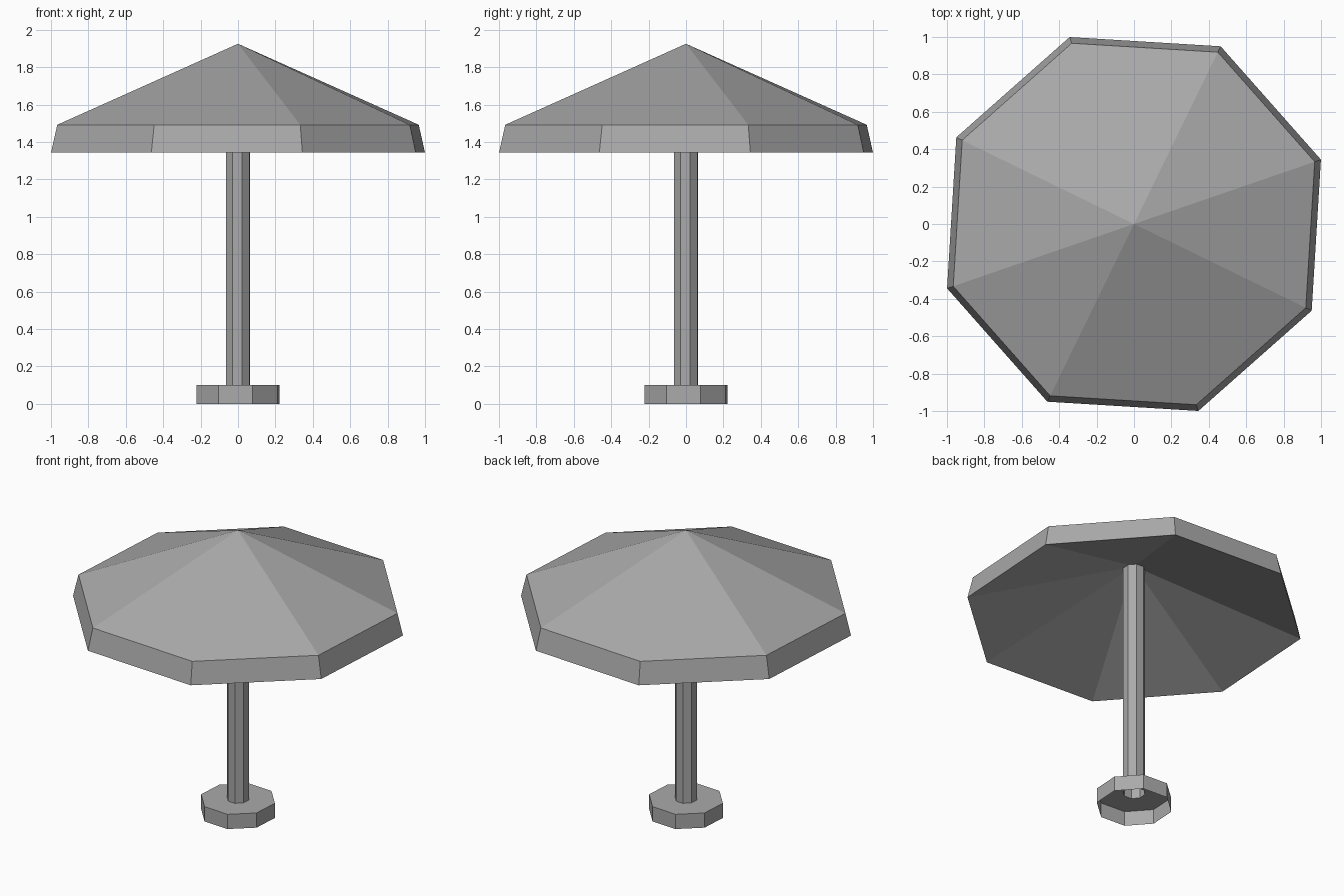
import bpy, bmesh, math

if "Cube" in bpy.data.objects:
    bpy.data.objects.remove(bpy.data.objects["Cube"])

SIDES = 8
TURN = math.radians(19)

grey = bpy.data.materials.new("plain grey")
grey.diffuse_color = (0.4, 0.4, 0.4, 1)
grey.use_nodes = True
grey.node_tree.nodes["Principled BSDF"].inputs["Base Color"].default_value = grey.diffuse_color


def lathe(name, profile):
    """Eight-sided open shell through (radius, z) points; radius 0 is a tip."""
    bm = bmesh.new()
    rings = []
    for r, z in profile:
        if r == 0:
            rings.append([bm.verts.new((0, 0, z))] * SIDES)
        else:
            rings.append([bm.verts.new((r * math.cos(TURN + k * math.tau / SIDES),
                                        r * math.sin(TURN + k * math.tau / SIDES), z))
                          for k in range(SIDES)])
    for a, b in zip(rings, rings[1:]):
        for k in range(SIDES):
            n = (k + 1) % SIDES
            corners = list(dict.fromkeys((a[k], a[n], b[n], b[k])))
            bm.faces.new(corners)
    mesh = bpy.data.meshes.new(name)
    bm.to_mesh(mesh)
    bm.free()
    mesh.materials.append(grey)
    obj = bpy.data.objects.new(name, mesh)
    bpy.context.collection.objects.link(obj)
    return obj


# Foot: hollow underneath, with a hole where the tubular pole starts
lathe("foot", [(0.236, 0), (0.236, 0.1), (0.069, 0.1)])

# Pole: open tube from the foot up to the canopy lining
lathe("pole", [(0.069, 0.1), (0.069, 1.69)])

# Canopy: sloping lining, slanted skirt and pointed roof
lathe("canopy", [(0.069, 1.69), (1.057, 1.345), (1.022, 1.492), (0, 1.925)])
